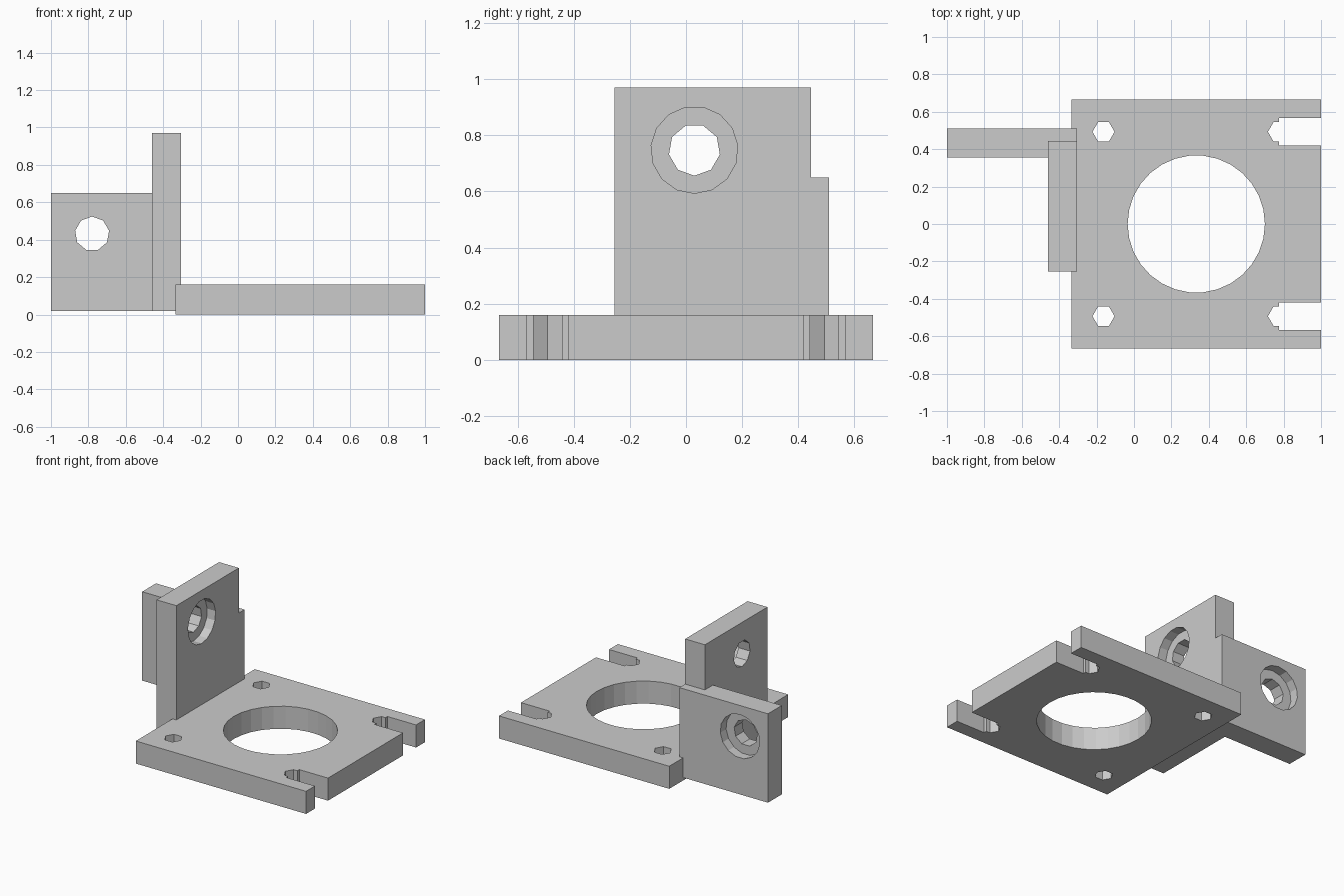
import bpy, bmesh, math
from mathutils import Vector

default = bpy.data.objects.get("Cube")
if default:
    bpy.data.objects.remove(default, do_unlink=True)

GREY = 0.6
mat = bpy.data.materials.new("plain_grey")
mat.use_nodes = True
mat.diffuse_color = (GREY, GREY, GREY, 1)
mat.node_tree.nodes["Principled BSDF"].inputs["Base Color"].default_value = (GREY, GREY, GREY, 1)

# Places a profile point (u, v) at depth w along the chosen axis
PLACE = {
    "X": lambda u, v, w: Vector((w, u, v)),
    "Y": lambda u, v, w: Vector((u, w, v)),
    "Z": lambda u, v, w: Vector((u, v, w)),
}


def prism(name, points, axis, start, end):
    """Extrude a flat profile between two depths."""
    place = PLACE[axis]
    bm = bmesh.new()
    face = bm.faces.new([bm.verts.new(place(u, v, start)) for u, v in points])
    out = bmesh.ops.extrude_face_region(bm, geom=[face])
    moved = [g for g in out["geom"] if isinstance(g, bmesh.types.BMVert)]
    bmesh.ops.translate(bm, verts=moved, vec=place(0, 0, end - start))
    bmesh.ops.recalc_face_normals(bm, faces=bm.faces)
    mesh = bpy.data.meshes.new(name)
    bm.to_mesh(mesh)
    bm.free()
    mesh.materials.append(mat)
    obj = bpy.data.objects.new(name, mesh)
    bpy.context.collection.objects.link(obj)
    return obj


def rect(u0, u1, v0, v1):
    return [(u0, v0), (u1, v0), (u1, v1), (u0, v1)]


def ring(u, v, radius, sides, turn=0):
    angles = [math.radians(turn) + math.tau * i / sides for i in range(sides)]
    return [(u + radius * math.cos(a), v + radius * math.sin(a)) for a in angles]


def combine(obj, tool, operation="DIFFERENCE"):
    """Apply a boolean and discard the tool."""
    tool.hide_render = True
    mod = obj.modifiers.new("boolean", "BOOLEAN")
    mod.operation = operation
    mod.solver = "EXACT"
    mod.object = tool
    bpy.context.view_layer.objects.active = obj
    bpy.ops.object.modifier_apply(modifier=mod.name)
    bpy.data.objects.remove(tool, do_unlink=True)


# Base plate with central bore, bolt holes and open slots
THICK = 0.16
base = prism("base_plate", rect(-0.335, 1, -0.666, 0.666), "Z", 0, THICK)
base_cuts = [ring(0.333, 0, 0.367, 30)]
for side in (-1, 1):
    y = side * 0.493
    base_cuts += [
        ring(-0.163, y, 0.059, 6),
        ring(0.775, y, 0.059, 6),
        rect(0.775, 1.1, y - 0.073, y + 0.073),
    ]
for points in base_cuts:
    combine(base, prism("cutter", points, "Z", -0.1, THICK + 0.1))

# Upright bracket: a tall wall joined to a lower side plate
bracket = prism("upright_bracket", rect(-0.255, 0.445, 0.02, 0.97), "X", -0.46, -0.305)
side_plate = prism("side_plate", rect(-1, -0.305, 0.02, 0.65), "Y", 0.355, 0.51)
combine(bracket, side_plate, "UNION")

# Counterbored screw holes, one through each plate
BORE_DEPTH = 0.065
for axis, u, v, turn, back, front in (
    ("X", 0.03, 0.748, -90, -0.46, -0.305),
    ("Y", -0.78, 0.432, 90, 0.355, 0.51),
):
    combine(bracket, prism("cutter", ring(u, v, 0.092, 9, turn), axis, back - 0.05, front + 0.05))
    combine(bracket, prism("cutter", ring(u, v, 0.155, 15, turn), axis, front - BORE_DEPTH, front + 0.05))
